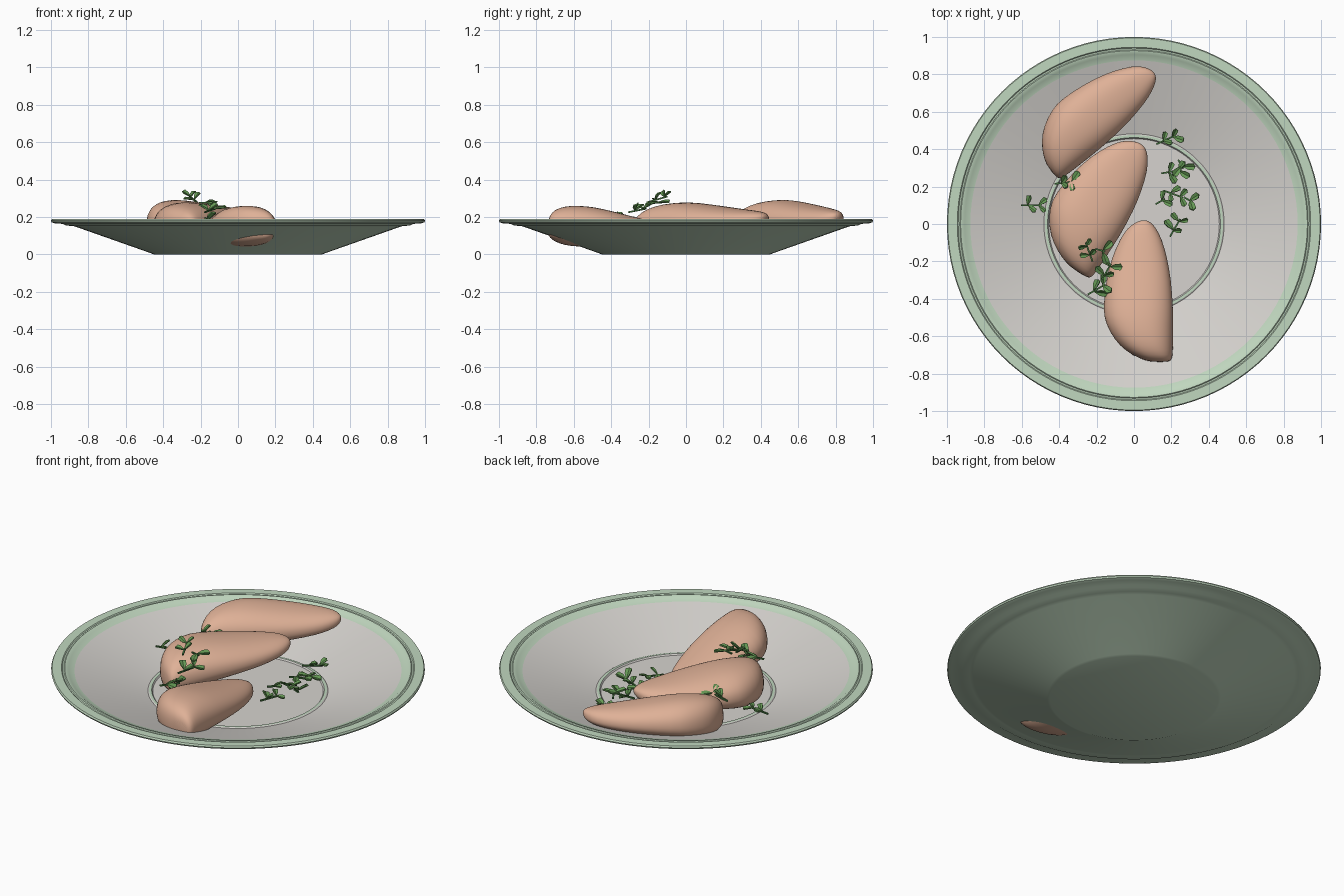
import bpy, bmesh, math, random
from mathutils import Matrix, Vector

if "Cube" in bpy.data.objects:
    bpy.data.objects.remove(bpy.data.objects["Cube"])

random.seed(4)


def material(name, rgb):
    m = bpy.data.materials.new(name)
    m.diffuse_color = (*rgb, 1)
    m.use_nodes = True
    m.node_tree.nodes["Principled BSDF"].inputs["Base Color"].default_value = m.diffuse_color
    return m


GREEN = material("pale green glaze", (0.53, 0.68, 0.52))
WHITE = material("off white glaze", (0.67, 0.65, 0.62))
MEAT = material("cooked meat", (0.74, 0.44, 0.31))
LEAF = material("herb leaf", (0.13, 0.32, 0.09))
STEM = material("herb stem", (0.06, 0.18, 0.05))


def finish(bm, name, mats, angle=40):
    bmesh.ops.recalc_face_normals(bm, faces=bm.faces)
    me = bpy.data.meshes.new(name)
    bm.to_mesh(me)
    bm.free()
    ob = bpy.data.objects.new(name, me)
    bpy.context.collection.objects.link(ob)
    for m in mats:
        me.materials.append(m)
    bpy.ops.object.select_all(action='DESELECT')
    ob.select_set(True)
    bpy.context.view_layer.objects.active = ob
    bpy.ops.object.shade_smooth_by_angle(angle=math.radians(angle))
    return ob


# Plate: one closed profile spun around z
under = [(0, 0), (0.45, 0), (0.465, 0.006), (0.86, 0.145), (0.88, 0.152), (0.92, 0.154),
         (0.935, 0.163), (0.98, 0.166), (0.997, 0.172), (1.0, 0.18)]
upper = [(0.995, 0.189), (0.945, 0.189), (0.94, 0.184), (0.932, 0.184), (0.927, 0.188),
         (0.912, 0.185), (0.905, 0.18), (0.875, 0.171), (0.482, 0.054), (0.476, 0.058),
         (0.462, 0.058), (0.456, 0.05), (0, 0.05)]
bm = bmesh.new()
SEG = 96
rings = []
for r, z in under + upper:
    if r == 0:
        rings.append([bm.verts.new((0, 0, z))] * SEG)
    else:
        rings.append([bm.verts.new((r * math.cos(2 * math.pi * i / SEG),
                                    r * math.sin(2 * math.pi * i / SEG), z)) for i in range(SEG)])
first_white = len(under) + 7            # inner slope starts here
green_lines = {len(under) + 9}          # raised ring around the well
for k, (a, b) in enumerate(zip(rings, rings[1:])):
    for i in range(SEG):
        j = (i + 1) % SEG
        f = bm.faces.new(list(dict.fromkeys([a[i], a[j], b[j], b[i]])))
        f.material_index = 1 if k >= first_white and k not in green_lines else 0
finish(bm, "plate", [GREEN, WHITE], 30)

# Meat fillet stations: y, left x, right x, bottom z, top z
STATIONS = [(-.738, .09, .19, .10, .185), (-.72, .03, .205, .08, .225), (-.68, -.045, .208, .058, .25),
            (-.62, -.105, .21, .043, .262), (-.53, -.155, .21, .04, .259), (-.45, -.167, .21, .04, .246),
            (-.3, -.15, .20, .04, .207), (-.18, -.12, .178, .04, .176), (-.08, -.075, .15, .045, .152),
            (-.02, -.035, .117, .055, .136), (.01, .01, .09, .07, .122), (.02, .04, .065, .09, .108)]
TIP = Vector((0.20, -0.73))


def fillet(name, tip, turn, width, pitch, lift, roll=0):
    bm = bmesh.new()
    n = 28
    loops = []
    turn_m = Matrix.Rotation(math.radians(turn), 3, 'Z')
    roll_m = Matrix.Rotation(math.radians(roll), 3, 'Y')
    pivot = Vector((-0.18 * width, 0, 0.14))
    for y, xl, xr, zb, zt in STATIONS:
        cx, hw = (xl + xr) / 2, (xr - xl) / 2
        zm = zb + 0.42 * (zt - zb)
        loop = []
        for i in range(n):
            a = 2 * math.pi * i / n
            c, s = math.cos(a), math.sin(a)
            x = cx + hw * math.copysign(abs(c) ** 0.85, c)
            z = zm + math.copysign(abs(s) ** 0.9, s) * ((zt - zm) if s > 0 else (zm - zb))
            p = Vector(((x - TIP.x) * width, y - TIP.y, z))
            p = roll_m @ (p - pivot) + pivot
            p.z += lift + pitch * (y + 0.62)
            p = turn_m @ p
            loop.append(bm.verts.new((p.x + tip[0], p.y + tip[1], p.z)))
        loops.append(loop)
    for a, b in zip(loops, loops[1:]):
        for i in range(n):
            j = (i + 1) % n
            bm.faces.new((a[i], a[j], b[j], b[i]))
    bm.faces.new(loops[0])
    bm.faces.new(loops[-1])
    ob = finish(bm, name, [MEAT], 60)
    sub = ob.modifiers.new("smooth", 'SUBSURF')
    sub.levels = sub.render_levels = 1


fillet("front_fillet", (0.20, -0.73), 0, 1.0, 0.0, 0.0)
fillet("middle_fillet", (-0.235, -0.29), -33, 1.1, 0.14, 0.008)
fillet("back_fillet", (-0.40, 0.24), -52, 0.9, 0.13, 0.022, 5)


# Herb sprigs: a thin stem with paired, slightly folded leaves
def sprig(name, x, y, z, turn, pitch, pairs):
    bm = bmesh.new()
    base = (Matrix.Translation((x, y, z)) @ Matrix.Rotation(math.radians(turn), 4, 'Z')
            @ Matrix.Rotation(math.radians(-pitch), 4, 'Y'))
    length = 0.055 * pairs
    bmesh.ops.create_cube(bm, size=1, matrix=base @ Matrix.Diagonal((length, 0.009, 0.008, 1)))
    for f in bm.faces:
        f.material_index = 1
    for k in range(pairs):
        for side in (-1, 1):
            size = random.uniform(0.85, 1.25)
            m = (base @ Matrix.Translation((length * ((k + 0.7) / pairs - 0.5), 0, 0))
                 @ Matrix.Rotation(side * math.radians(random.uniform(35, 75)), 4, 'Z')
                 @ Matrix.Rotation(math.radians(random.uniform(-35, 10)), 4, 'Y')
                 @ Matrix.Rotation(math.radians(random.uniform(-30, 30)), 4, 'X')
                 @ Matrix.Scale(size, 4))
            outline = [(0, 0, 0), (.028, -.013, .006), (.052, -.015, .006), (.06, 0, 0),
                       (.052, .015, .006), (.028, .013, .006)]
            lo = [bm.verts.new(m @ Vector(p)) for p in outline]
            hi = [bm.verts.new(m @ (Vector(p) + Vector((0, 0, .007)))) for p in outline]
            for q in (lo, hi):
                bm.faces.new(q[:4])
                bm.faces.new([q[0]] + q[3:])
            for i in range(6):
                j = (i + 1) % 6
                bm.faces.new((lo[i], lo[j], hi[j], hi[i]))
    finish(bm, name, [LEAF, STEM], 20)


SPRIGS = [(.17, .45, .075, 25, 5, 2), (.20, .28, .075, 10, 5, 2), (.25, .32, .08, -60, 10, 1),
          (.14, .12, .07, 30, 5, 1), (.21, .16, .08, -20, 5, 2), (.29, .13, .08, -30, 8, 1),
          (.22, -.02, .075, 60, 5, 2), (-.55, .10, .12, 0, 5, 2), (-.37, .22, .20, 5, 15, 2),
          (-.24, -.15, .295, 110, 15, 2), (-.18, -.14, .275, -15, 0, 1),
          (-.15, -.26, .235, 60, 10, 2), (-.20, -.35, .17, 30, 10, 2)]
for i, s in enumerate(SPRIGS):
    sprig(f"herb_sprig_{i + 1}", *s)
